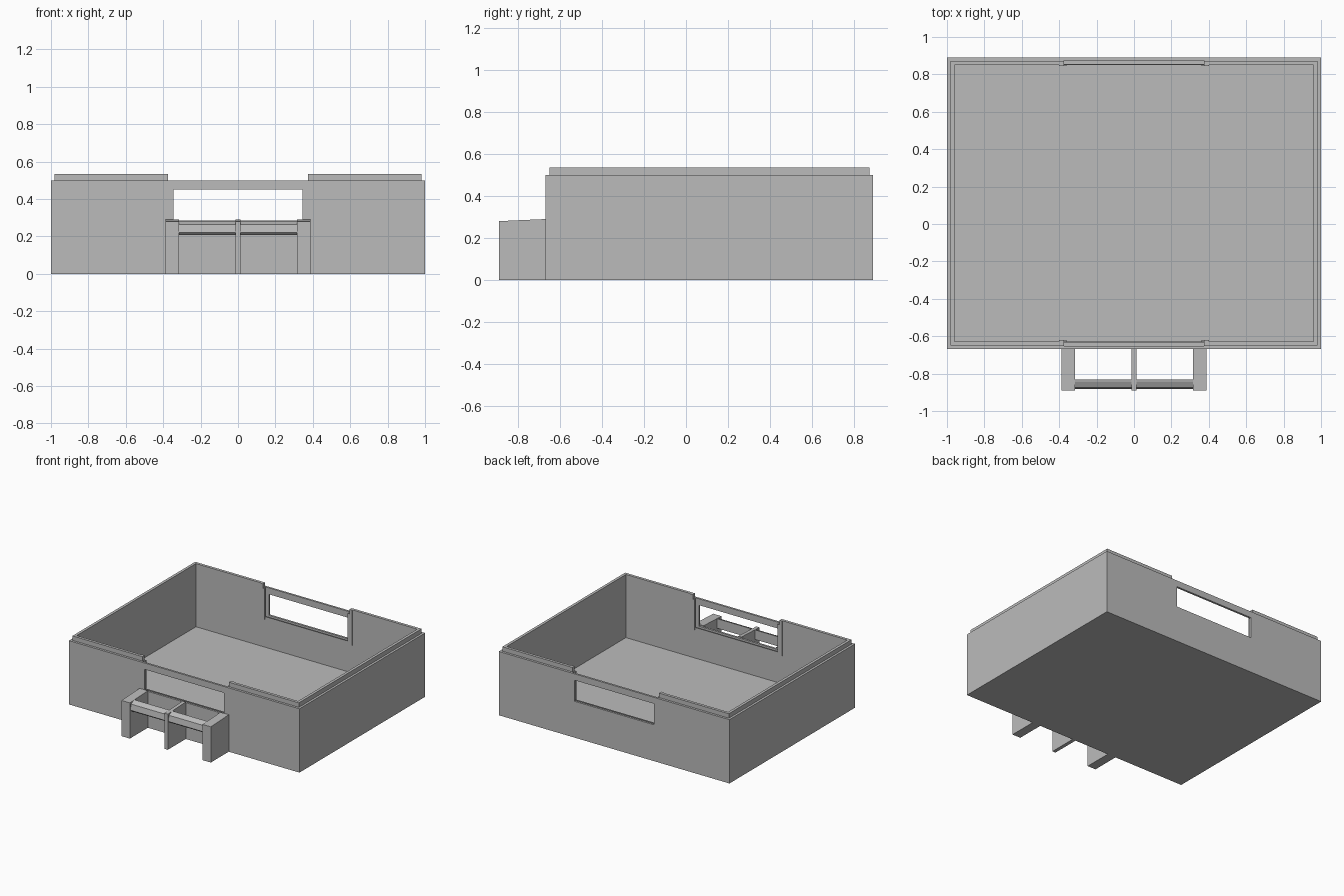
import bpy, bmesh

old = bpy.data.objects.get("Cube")
if old:
    bpy.data.objects.remove(old, do_unlink=True)

GREY = (0.5, 0.5, 0.5, 1)
mat = bpy.data.materials.new("plain grey")
mat.use_nodes = True
mat.diffuse_color = GREY
mat.node_tree.nodes["Principled BSDF"].inputs["Base Color"].default_value = GREY

FRONT, BACK = -0.667, 0.89


def prism(name, profile, x0, x1):
    """Extrude a (y, z) profile along x."""
    bm = bmesh.new()
    face = bm.faces.new([bm.verts.new((x0, y, z)) for y, z in profile])
    out = bmesh.ops.extrude_face_region(bm, geom=[face])
    moved = [v for v in out["geom"] if isinstance(v, bmesh.types.BMVert)]
    bmesh.ops.translate(bm, verts=moved, vec=(x1 - x0, 0, 0))
    bmesh.ops.recalc_face_normals(bm, faces=bm.faces[:])
    mesh = bpy.data.meshes.new(name)
    bm.to_mesh(mesh)
    bm.free()
    mesh.materials.append(mat)
    obj = bpy.data.objects.new(name, mesh)
    bpy.context.collection.objects.link(obj)
    return obj


def box(name, x0, x1, y0, y1, z0, z1):
    return prism(name, [(y0, z0), (y1, z0), (y1, z1), (y0, z1)], x0, x1)


def combine(target, tool, operation):
    mod = target.modifiers.new(operation, 'BOOLEAN')
    mod.operation, mod.solver, mod.object = operation, 'EXACT', tool
    bpy.context.view_layer.objects.active = target
    bpy.ops.object.modifier_apply(modifier=mod.name)
    bpy.data.objects.remove(tool, do_unlink=True)


def inset_box(name, d, z0, z1):
    return box(name, d - 1, 1 - d, FRONT + d, BACK - d, z0, z1)


# Tray with a raised rim
tray = inset_box("tray", 0, 0, 0.5)
combine(tray, inset_box("rim", 0.018, 0.4, 0.535), 'UNION')
combine(tray, inset_box("hollow", 0.04, 0.04, 0.7), 'DIFFERENCE')
# Rim gaps, thinned wall around each window, and the window openings
combine(tray, box("rim_gap", -0.375, 0.375, -1, 1, 0.5, 0.7), 'DIFFERENCE')
combine(tray, box("recess", -0.375, 0.375, FRONT + 0.016, BACK - 0.016, 0.265, 0.8), 'DIFFERENCE')
combine(tray, box("opening", -0.345, 0.345, -1, 1, 0.285, 0.45), 'DIFFERENCE')

# Retaining strips and sill inside each window
for end, wall, inward in (("front", FRONT, 1), ("back", BACK, -1)):
    def depth(a, b):
        return sorted((wall + inward * a, wall + inward * b))
    box(end + "_window_sill", -0.375, 0.375, *depth(0.034, 0.04), 0.26, 0.28)
    for side, s in (("left", 1), ("right", -1)):
        box(f"{end}_{side}_strip", *sorted((s * 0.36, s * 0.4)), *depth(0.036, 0.046), 0.26, 0.5)
        box(f"{end}_{side}_strip_top", *sorted((s * 0.375, s * 0.4)), *depth(0.036, 0.046), 0.5, 0.535)

# Porch: three slabs with sloping tops, joined by two front beams
slab = [(-0.89, 0), (FRONT, 0), (FRONT, 0.29), (-0.89, 0.28)]
beam = [(-0.87, 0.208), (-0.832, 0.208), (-0.832, 0.283), (-0.845, 0.28),
        (-0.875, 0.265), (-0.883, 0.22)]
prism("porch_middle_slab", slab, -0.014, 0.014)
for side, s in (("left", 1), ("right", -1)):
    prism(f"porch_{side}_slab", slab, s * 0.315, s * 0.387)
    prism(f"porch_{side}_beam", beam, s * 0.014, s * 0.315)
